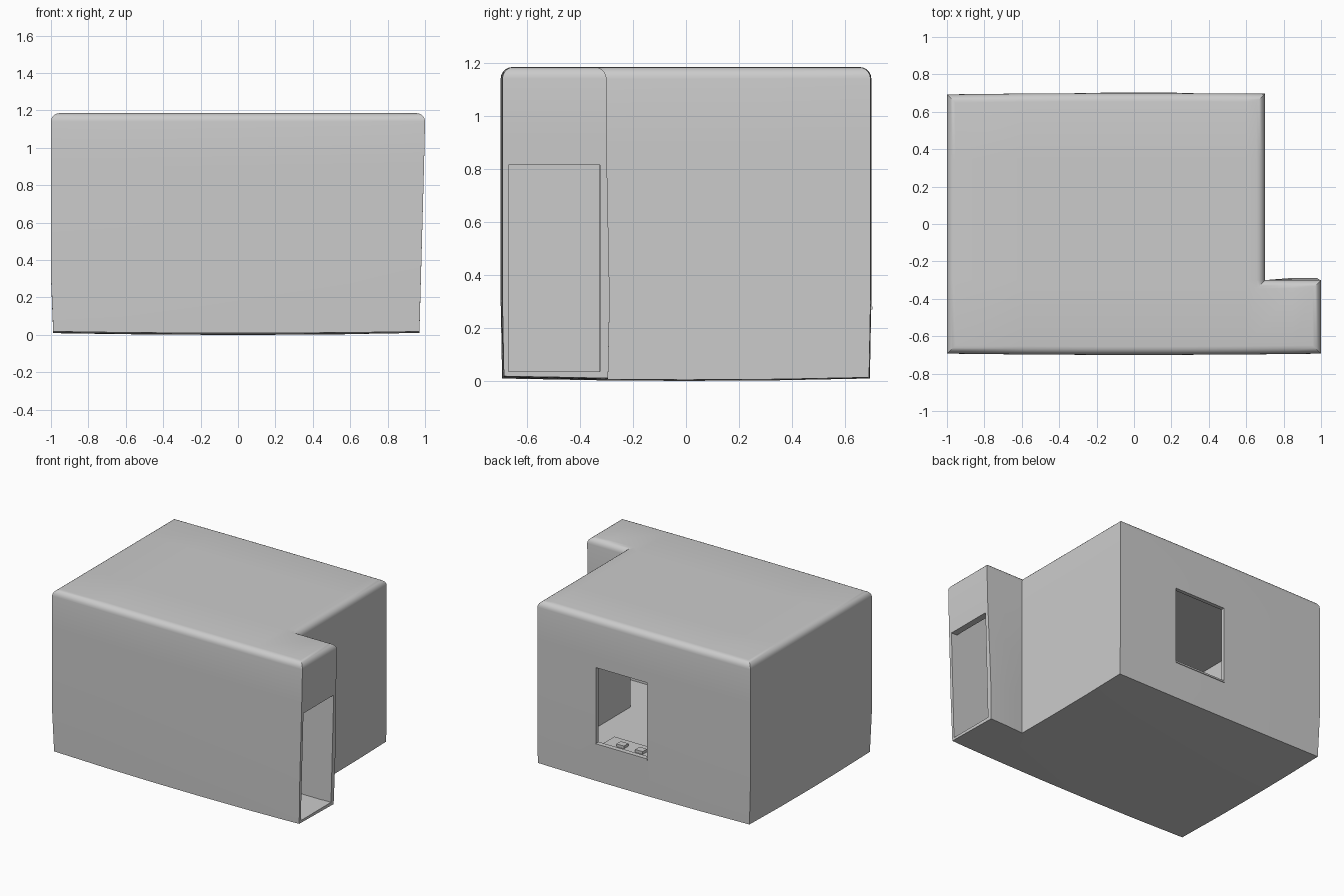
import bpy, bmesh

if "Cube" in bpy.data.objects:
    bpy.data.objects.remove(bpy.data.objects["Cube"])


def finish(bm, name):
    bmesh.ops.recalc_face_normals(bm, faces=bm.faces)
    mesh = bpy.data.meshes.new(name)
    bm.to_mesh(mesh)
    bm.free()
    obj = bpy.data.objects.new(name, mesh)
    bpy.context.collection.objects.link(obj)
    return obj


def prism(outline, z0, z1):
    bm = bmesh.new()
    base = bm.faces.new([bm.verts.new((x, y, z0)) for x, y in outline])
    top = bmesh.ops.extrude_face_region(bm, geom=[base])["geom"]
    verts = [g for g in top if isinstance(g, bmesh.types.BMVert)]
    bmesh.ops.translate(bm, verts=verts, vec=(0, 0, z1 - z0))
    bmesh.ops.recalc_face_normals(bm, faces=bm.faces)
    return bm


def box(name, x0, x1, y0, y1, z0, z1):
    return finish(prism([(x0, y0), (x1, y0), (x1, y1), (x0, y1)], z0, z1), name)


def cut(target, cutter):
    mod = target.modifiers.new("cut", "BOOLEAN")
    mod.operation = "DIFFERENCE"
    mod.solver = "EXACT"
    mod.object = cutter
    bpy.context.view_layer.objects.active = target
    bpy.ops.object.modifier_apply(modifier=mod.name)
    bpy.data.objects.remove(cutter)


def l_outline(t, end):
    # L-shaped plan, inset by t, entry passage ending at x = end
    return [(-1 + t, -0.7 + t), (end, -0.7 + t), (end, -0.3 - t),
            (0.7 - t, -0.3 - t), (0.7 - t, 0.7 - t), (-1 + t, 0.7 - t)]


# Outer shell with rounded roof edge
H = 1.185
bm = prism(l_outline(0, 1.0), 0, H)
rim = [e for e in bm.edges if all(v.co.z > H - 0.01 for v in e.verts)]
bmesh.ops.bevel(bm, geom=rim, offset=0.045, segments=5, profile=0.5,
                affect="EDGES", clamp_overlap=True)
cuts = [((x, 0, 0), (1, 0, 0)) for x in (-0.6, -0.2, 0.2, 0.6, 0.85)]
cuts += [((0, y, 0), (0, 1, 0)) for y in (-0.3, 0.0, 0.35)]
cuts += [((0, 0, z), (0, 0, 1)) for z in (0.3, 0.6, 0.9)]
for co, no in cuts:
    bmesh.ops.bisect_plane(bm, geom=bm.verts[:] + bm.edges[:] + bm.faces[:],
                           plane_co=co, plane_no=no)

# Slight hand-made bulge of the walls and floor
for v in bm.verts:
    x, y, z = v.co
    low = max(0, (0.3 - z) / 0.3)
    if abs(y) > 0.5:
        v.co.y *= 1 - 0.01 * x * x - 0.008 * low
    if x < -0.9:
        v.co.x += 0.012 * low
    if x > 0.9:
        v.co.x -= 0.03 * max(0, 1 - z / 1.1)
    if x > 0.72 and abs(y + 0.3) < 0.01:
        v.co.y += 0.012 * max(0, 1 - abs(z - 0.3) / 0.6)
    v.co.z += (1 - z / H) * 0.009 * (x * x + (y / 0.7) ** 2)
shell = finish(bm, "room_shell")

# Hollow interior, doorway and back window
cut(shell, finish(prism(l_outline(0.028, 0.945), 0.035, 1.155), "interior"))
cut(shell, box("doorway", 0.9, 1.1, -0.67, -0.325, 0.035, 0.815))
cut(shell, box("window", -0.18, 0.23, 0.6, 0.8, 0.28, 0.83))

bpy.ops.object.select_all(action="DESELECT")
shell.select_set(True)
bpy.context.view_layer.objects.active = shell
bpy.ops.object.shade_smooth_by_angle(angle=0.5)

# Window sill and low cabinet with two small blocks under the window
box("window_sill", -0.18, 0.23, 0.668, 0.704, 0.27, 0.282)
box("cabinet", -0.22, 0.25, 0.46, 0.67, 0.037, 0.235)
for i, x in enumerate((0.12, -0.03)):
    box(f"small_block_{i + 1}", x - 0.03, x + 0.03, 0.53, 0.58, 0.235, 0.255)
